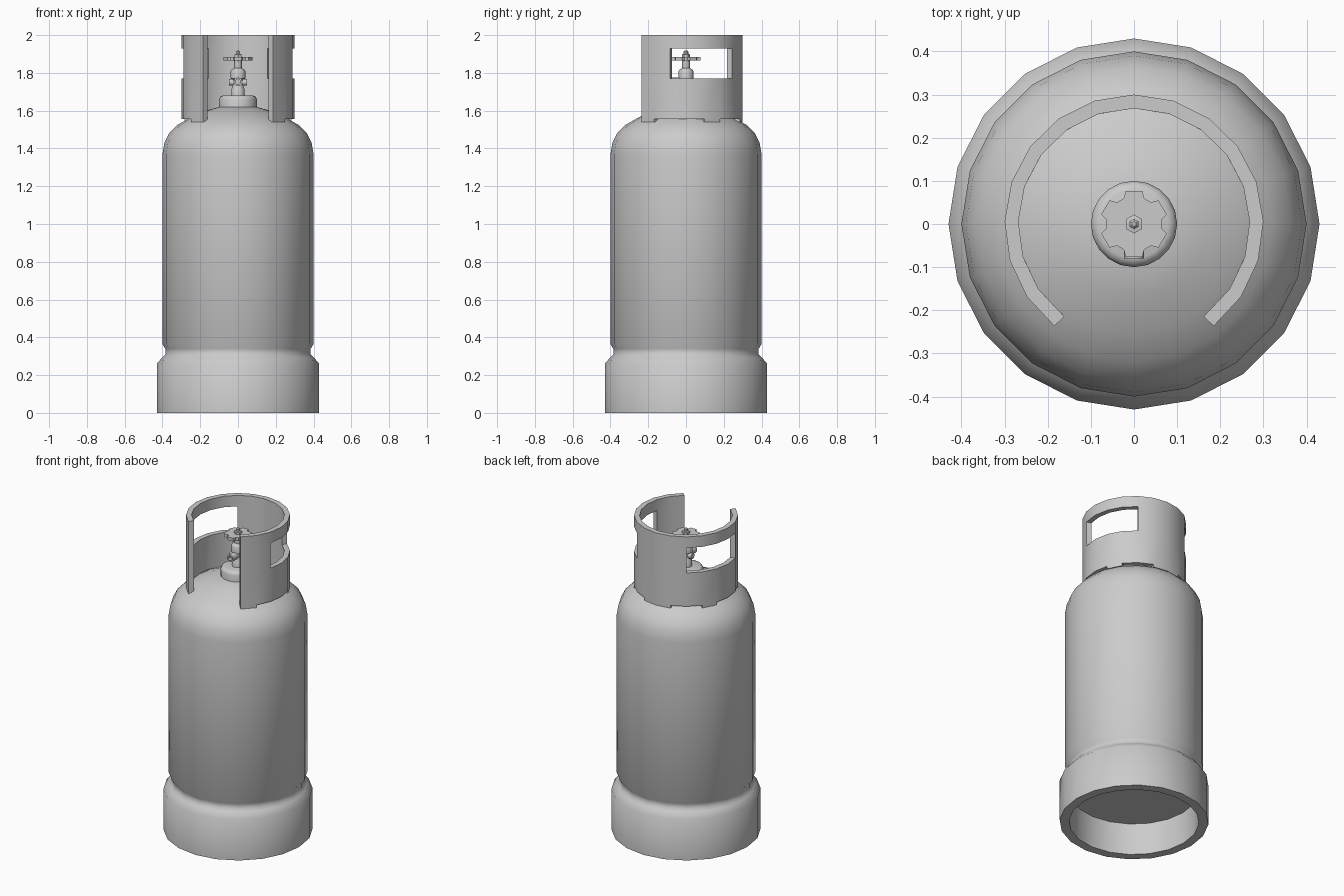
import bpy, bmesh
from math import sin, cos, pi, radians
from mathutils import Matrix

if "Cube" in bpy.data.objects:
    bpy.data.objects.remove(bpy.data.objects["Cube"])


def finish(bm, name, angle=50, fix=True):
    if fix:
        bmesh.ops.recalc_face_normals(bm, faces=bm.faces)
    mesh = bpy.data.meshes.new(name)
    bm.to_mesh(mesh)
    bm.free()
    ob = bpy.data.objects.new(name, mesh)
    bpy.context.collection.objects.link(ob)
    smooth(ob, angle)
    return ob


def smooth(ob, angle):
    bpy.ops.object.select_all(action='DESELECT')
    ob.select_set(True)
    bpy.context.view_layer.objects.active = ob
    bpy.ops.object.shade_smooth_by_angle(angle=radians(angle))


def lathe(name, profile, sides, matrix=None, angle=50):
    """Revolve (radius, height) points about z and cap both ends."""
    bm = bmesh.new()
    rings = [[bm.verts.new((r * cos(2 * pi * i / sides), r * sin(2 * pi * i / sides), z))
              for i in range(sides)] for r, z in profile]
    for a, b in zip(rings, rings[1:]):
        for i in range(sides):
            k = (i + 1) % sides
            bm.faces.new((a[i], a[k], b[k], b[i]))
    bm.faces.new(rings[0])
    bm.faces.new(rings[-1])
    if matrix:
        bm.transform(matrix)
    return finish(bm, name, angle)


# Tank with hollow foot skirt, groove and domed shoulder
lathe("tank_body", [(0.37, 0.2), (0.375, 0.0), (0.43, 0.0), (0.43, 0.26), (0.40, 0.295),
                    (0.385, 0.31), (0.385, 0.34), (0.40, 0.365), (0.40, 1.37), (0.39, 1.43),
                    (0.365, 1.48), (0.32, 1.525), (0.25, 1.565), (0.17, 1.6), (0.09, 1.622)], 20)

# Valve boss on top of the dome
lathe("valve_boss", [(0.1, 1.60), (0.1, 1.66), (0.093, 1.675), (0.08, 1.68)], 20)

# Valve body and spindle
lathe("valve_body", [(0.035, 1.67), (0.035, 1.715), (0.028, 1.725), (0.028, 1.765), (0.039, 1.77),
                     (0.039, 1.81), (0.032, 1.82), (0.02, 1.825), (0.02, 1.865)], 12, angle=35)
lathe("spindle_nut", [(0.022, 1.86), (0.022, 1.898), (0.012, 1.9), (0.012, 1.913), (0.006, 1.918)],
      6, Matrix.Rotation(pi / 6, 4, 'Z'), 30)

# Gas outlet facing front and relief nubs at the sides
lathe("gas_outlet", [(0.023, 0.0), (0.023, 0.08), (0.014, 0.08), (0.014, 0.06)], 12,
      Matrix.Translation((0, 0, 1.753)) @ Matrix.Rotation(pi / 2, 4, 'X'), 40)
lathe("relief_port", [(0.018, -0.047), (0.018, 0.047)], 10,
      Matrix.Translation((0, 0, 1.75)) @ Matrix.Rotation(pi / 2, 4, 'Y'), 40)

# Six-lobed hand wheel
bm = bmesh.new()
outline = []
for lobe in range(6):
    for off, r in ((-22, 0.064), (-14, 0.079), (14, 0.079), (22, 0.064)):
        a = radians(30 + lobe * 60 + off)
        outline.append(bm.verts.new((r * cos(a), r * sin(a), 1.865)))
face = bm.faces.new(outline)
top = bmesh.ops.extrude_face_region(bm, geom=[face])["geom"]
bmesh.ops.translate(bm, vec=(0, 0, 0.02), verts=[v for v in top if isinstance(v, bmesh.types.BMVert)])
finish(bm, "hand_wheel", 35)

# Guard collar: open at the front, two hand windows, short feet on the dome
SEGS, START, SWEEP = 16, -52, 284
rows = [1.54, 1.557, 1.77, 1.93, 2.0]
feet = {0, 4, 7, 8, 11, 15}
windows = {2, 3, 4, 5, 10, 11, 12, 13}
bm = bmesh.new()
grid = []
for i in range(SEGS + 1):
    a = radians(START + SWEEP * i / SEGS)
    grid.append([bm.verts.new((0.3 * cos(a), 0.3 * sin(a), z)) for z in rows])
for i in range(SEGS):
    for j in range(len(rows) - 1):
        if (j == 0 and i not in feet) or (j == 2 and i in windows):
            continue
        bm.faces.new((grid[i][j], grid[i + 1][j], grid[i + 1][j + 1], grid[i][j + 1]))
bmesh.ops.delete(bm, geom=[v for v in bm.verts if not v.link_faces], context='VERTS')
guard = finish(bm, "guard_collar", 50, fix=False)
mod = guard.modifiers.new("thickness", 'SOLIDIFY')
mod.thickness = 0.032
mod.offset = -1
bpy.ops.object.modifier_apply(modifier=mod.name)
smooth(guard, 50)
